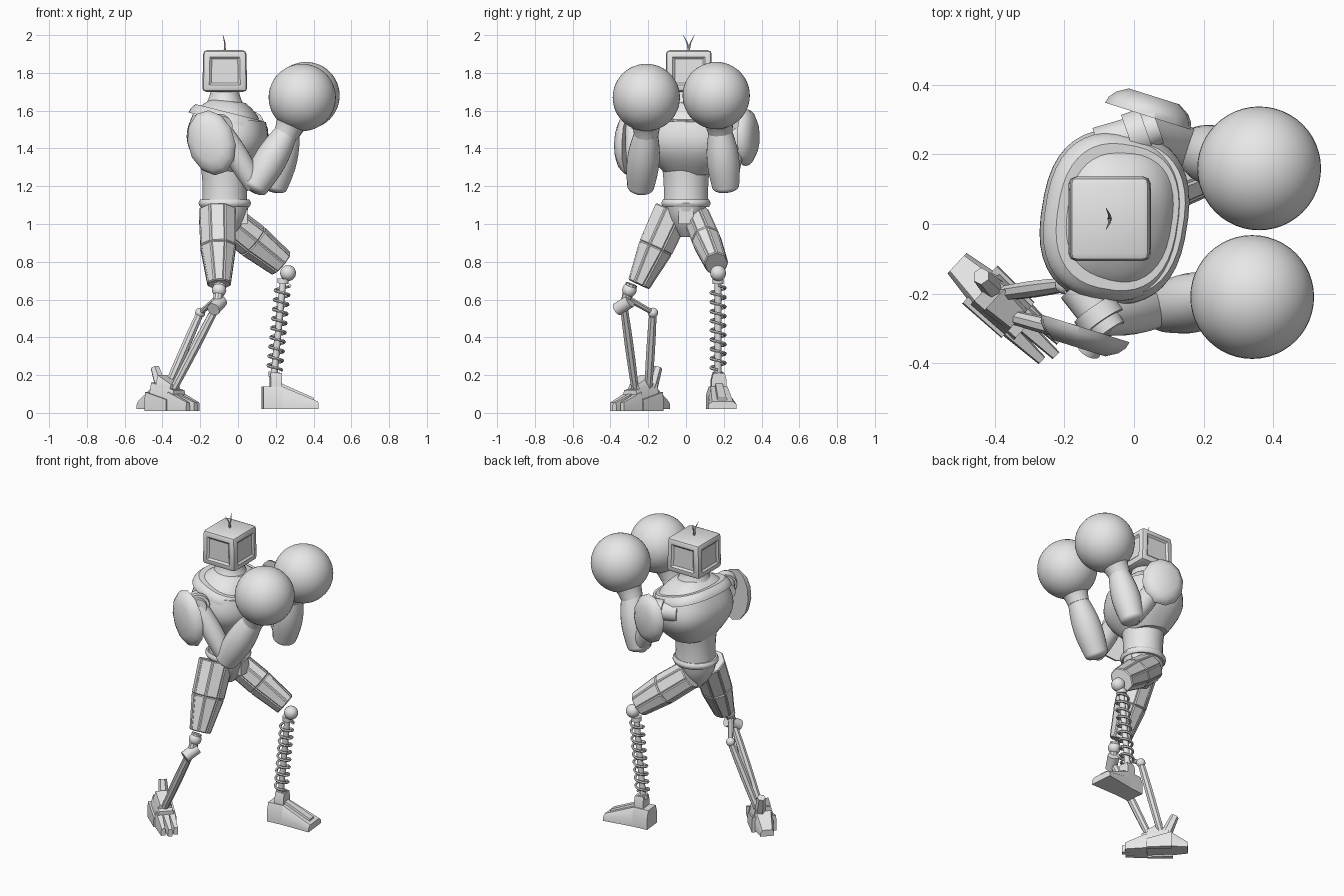
import bpy, bmesh, math
from mathutils import Vector, Matrix, Quaternion

if "Cube" in bpy.data.objects:
    bpy.data.objects.remove(bpy.data.objects["Cube"])

grey = bpy.data.materials.new("plain grey")
grey.use_nodes = True
grey.diffuse_color = (0.8, 0.8, 0.8, 1)
grey.node_tree.nodes["Principled BSDF"].inputs["Base Color"].default_value = grey.diffuse_color


def finish(name, bm, angle=32):
    bmesh.ops.recalc_face_normals(bm, faces=bm.faces)
    for face in bm.faces:
        face.smooth = True
    for edge in bm.edges:
        edge.smooth = edge.is_manifold and edge.calc_face_angle(0) < math.radians(angle)
    mesh = bpy.data.meshes.new(name)
    bm.to_mesh(mesh)
    bm.free()
    mesh.materials.append(grey)
    bpy.context.scene.collection.objects.link(bpy.data.objects.new(name, mesh))


def loft(name, rings, panel=0):
    bm = bmesh.new()
    loops = [[bm.verts.new(point) for point in ring] for ring in rings]
    count = len(loops[0])
    sides = [bm.faces.new((low[i], low[(i + 1) % count], high[(i + 1) % count], high[i]))
             for low, high in zip(loops, loops[1:]) for i in range(count)]
    bm.faces.new(loops[0])
    bm.faces.new(loops[-1])
    bmesh.ops.recalc_face_normals(bm, faces=bm.faces)
    if panel:
        bmesh.ops.inset_individual(bm, faces=sides, thickness=panel, depth=panel * 0.7)
    finish(name, bm)


def taper(start, end, bulge=0):
    return lambda t: start + (end - start) * t + bulge * math.sin(math.pi * t)


def dome(radius, closing=0.9):
    return lambda t: radius * math.sqrt(1 - closing * t * t)


def limb(name, a, b, radius, steps=1, sides=24, flat=1, roll=0, power=2, panel=0):
    # radius is a rule along the axis; flat scales the second cross axis
    a, b = Vector(a), Vector(b)
    axis = (b - a).normalized()
    ref = Vector((1, 0, 0)) if abs(axis.x) < 0.85 else Vector((0, 0, 1))
    turn = Quaternion(axis, roll)
    v = turn @ axis.cross(ref).normalized()
    u = v.cross(axis)

    def bend(c):
        return math.copysign(abs(c) ** (2 / power), c)

    angles = [2 * math.pi * (i + 0.5) / sides for i in range(sides)]
    rings = []
    for k in range(steps + 1):
        t = k / steps
        rings.append([a.lerp(b, t) + radius(t) * (u * bend(math.cos(g)) + v * flat * bend(math.sin(g)))
                      for g in angles])
    loft(name, rings, panel)


def stack(name, centre, low, high, radius, lean=0, **options):
    shift = lean * (high - low)
    limb(name, (*centre, low), (centre[0] + shift, centre[1], high), radius, **options)


def ball(name, centre, radius, segments=20):
    bm = bmesh.new()
    bmesh.ops.create_uvsphere(bm, u_segments=segments, v_segments=segments // 2, radius=radius,
                              matrix=Matrix.Translation(centre))
    finish(name, bm)


def block(name, base, yaw, start, end, width, height, z=0.02, side=0):
    # chamfered wedge running forward from a base point
    forward = Vector((math.cos(yaw), math.sin(yaw), 0))
    across = Vector((-forward.y, forward.x, 0))
    up = Vector((0, 0, 1))
    rings = []
    for along, w, h in zip((start, end), width, height):
        centre = Vector((*base, z)) + forward * along + across * side
        half = [(w, 0), (w, h * 0.6), (w * 0.75, h)]
        outline = half + [(-x, y) for x, y in reversed(half)]
        rings.append([centre + across * x + up * y for x, y in outline])
    loft(name, rings)


# Head: bevelled box with shallow recessed panels on its walls
head = Vector((-0.07, 0.015, 1.81))
bm = bmesh.new()
bmesh.ops.create_cube(bm, size=0.22, matrix=Matrix.Translation(head) @ Matrix.Diagonal((1.08, 1.1, 1, 1)))
for vert in bm.verts:
    if vert.co.z > head.z:
        vert.co.x += (head.x - vert.co.x) * 0.04
bmesh.ops.bevel(bm, geom=bm.edges[:], offset=0.02, segments=2, affect='EDGES', profile=0.5)
walls = [f for f in bm.faces if f.calc_area() > 0.02 and abs(f.normal.z) < 0.5]
for thickness, depth in ((0.022, 0), (0.016, -0.01)):
    bmesh.ops.inset_individual(bm, faces=walls, thickness=thickness, depth=depth)
finish("head", bm)
crown = head + Vector((0, 0, 0.11))
for side, lean in (("left", 0.03), ("right", -0.03)):
    middle = crown + Vector((0, lean * 0.3, 0.04))
    limb(side + "_antenna_base", crown, middle, taper(0.006, 0.004), sides=8)
    limb(side + "_antenna_tip", middle, crown + Vector((-0.01, lean, 0.08)), taper(0.004, 0.001), sides=8)

# Neck, torso and pelvis; the collar tips down towards the front
chest, waist, collar = (-0.075, 0.02), (-0.07, 0), (-0.06, 0.02)
stack("neck", head.xy, 1.58, 1.72, lambda t: 0.075 + 0.07 * (1 - t) ** 2, steps=8, flat=1.08)
trunk = dict(sides=40, flat=1.18, roll=-0.16, power=2.5)
stack("chest", chest, 1.27, 1.56, taper(0.11, 0.19, 0.055), lean=0.1, steps=12, **trunk)
stack("collar", collar, 1.54, 1.59, taper(0.203, 0.178, 0.006), lean=0.25, steps=4, **trunk)
stack("shoulder_slope", collar, 1.57, 1.65, taper(0.17, 0.09, 0.01), lean=0.1, steps=6, **trunk)
stack("abdomen", waist, 1.1, 1.32, taper(0.12, 0.13, -0.006), steps=6)
stack("belt", waist, 1.09, 1.13, taper(0.13, 0.13, 0.01), steps=4, flat=0.94)
stack("pelvis", waist, 0.93, 1.1, taper(0.035, 0.13, 0.02), steps=4, sides=16, flat=0.85)
block("crotch_plate", waist, 0, 0.08, 0.12, (0.03, 0.04), (0.12, 0.1), z=1)

# Arms: socket, shoulder, elbow, wrist, glove, pad centre, then pad facing, height ratio and roll
arms = {
    "right": ((-0.16, -0.18, 1.5), (-0.07, -0.31, 1.52), (0.09, -0.24, 1.2), (0.26, -0.21, 1.49),
              (0.34, -0.21, 1.67), (-0.14, -0.3, 1.43), -1, 1.35, 0.3),
    "left": ((-0.1, 0.22, 1.5), (0.07, 0.28, 1.5), (0.19, 0.21, 1.2), (0.27, 0.18, 1.5),
             (0.36, 0.16, 1.68), (0.04, 0.31, 1.46), 1, 1.2, -0.1),
}
for side, (*joints, facing, ratio, roll) in arms.items():
    socket, shoulder, elbow, wrist, glove, pad = map(Vector, joints)
    limb(side + "_shoulder_joint", socket, shoulder, taper(0.06, 0.05))
    limb(side + "_shoulder_band", socket.lerp(shoulder, 0.5), socket.lerp(shoulder, 0.8), taper(0.068, 0.068))
    limb(side + "_upper_arm", socket.lerp(shoulder, 0.7), elbow, taper(0.05, 0.05, 0.012), steps=6)
    limb(side + "_forearm", elbow, wrist, taper(0.072, 0.06, 0.02), steps=8)
    limb(side + "_elbow_cap", elbow, elbow.lerp(wrist, -0.1), dome(0.072), steps=4)
    limb(side + "_glove_cuff", wrist.lerp(glove, -0.1), wrist.lerp(glove, 0.6), taper(0.065, 0.12, -0.012), steps=6)
    ball(side + "_glove", glove, 0.178, 48)
    outward = Vector((0.3, 0.95, 0)) * facing
    limb(side + "_shoulder_pad", pad, pad + outward * 0.06, dome(0.13, 0.65), steps=3, sides=12,
         flat=ratio, roll=roll)

# Thighs: eight-sided armour with raised panels
armour = dict(steps=2, sides=8, panel=0.008)
limb("right_thigh", (-0.11, -0.07, 1.07), (-0.1, -0.25, 0.68), taper(0.1, 0.06, 0.015), **armour)
limb("left_thigh", (-0.07, 0.06, 1.03), (0.23, 0.16, 0.79), taper(0.09, 0.075, 0.012), flat=0.8, **armour)

# Left lower leg: knee ball, piston and coil spring
ball("left_knee", (0.265, 0.17, 0.74), 0.042)
top, bottom = Vector((0.24, 0.17, 0.71)), Vector((0.19, 0.17, 0.19))
limb("left_piston", top, bottom, taper(0.018, 0.018))
for end, first, last in (("upper", 0, 0.05), ("lower", 0.95, 1)):
    limb("left_spring_%s_seat" % end, top.lerp(bottom, first), top.lerp(bottom, last), taper(0.03, 0.03))
turns, steps, coil, wire, wire_sides = 9, 20, 0.038, 0.008, 6
rings = []
for i in range(turns * steps + 1):
    centre = top.lerp(bottom, 0.07 + 0.86 * i / (turns * steps))
    swing = math.tau * i / steps
    out = Vector((math.cos(swing), math.sin(swing), 0))
    spin = [math.tau * j / wire_sides for j in range(wire_sides)]
    rings.append([centre + out * (coil + wire * math.cos(s)) + Vector((0, 0, wire * math.sin(s))) for s in spin])
loft("left_spring", rings)

# Left foot: wedge with ankle block and ridge
base, yaw = (0.13, 0.165), 0.1
block("left_heel", base, yaw, 0, 0.1, (0.06, 0.06), (0.12, 0.12))
block("left_toe", base, yaw, 0.1, 0.29, (0.06, 0.075), (0.12, 0.04))
block("left_foot_ridge", base, yaw, 0.09, 0.27, (0.025, 0.03), (0.14, 0.06))
block("left_ankle", base, yaw, 0.04, 0.1, (0.04, 0.04), (0.09, 0.09), z=0.12)

# Right lower leg: knee fork, hinge, link and two rods
knee, hinge, rear = Vector((-0.1, -0.3, 0.65)), Vector((-0.11, -0.33, 0.57)), Vector((-0.2, -0.175, 0.53))
ball("right_knee", knee, 0.038)
limb("right_knee_fork", knee.lerp(hinge, -0.4), hinge, taper(0.032, 0.022), sides=10)
pin = Vector((0.02, 0.035, 0.022))
limb("right_knee_hinge", hinge + pin, hinge - pin, taper(0.035, 0.035))
limb("right_knee_link", knee.lerp(hinge, 0.5), rear, taper(0.018, 0.014), sides=8)
ball("right_rod_joint", rear, 0.027)
for place, start, end in (("front", hinge, (-0.34, -0.27, 0.13)), ("rear", rear, (-0.38, -0.2, 0.12))):
    limb("right_%s_rod" % place, start, end, taper(0.021, 0.021, 0.004), steps=4, sides=8)

# Right foot: jointed claw foot with heel spur, toes and side claws
base, yaw = (-0.48, -0.14), math.radians(-43)
block("right_heel", base, yaw, -0.04, 0.08, (0.04, 0.06), (0.04, 0.12))
block("right_instep", base, yaw, 0.07, 0.23, (0.06, 0.055), (0.14, 0.1))
block("right_ankle", base, yaw, 0.11, 0.2, (0.05, 0.04), (0.1, 0.05), z=0.1)
limb("right_heel_spur", (-0.4, -0.19, 0.11), (-0.44, -0.15, 0.24), taper(0.035, 0.025), sides=6)
for i, place in enumerate(("inner", "middle", "outer")):
    fan = 1 - i
    block("right_%s_toe" % place, base, yaw, 0.2, 0.35 - abs(fan) * 0.02,
          (0.024, 0.014), (0.1, 0.045), z=0.01, side=fan * 0.038)
    if fan:
        block("right_%s_side_claw" % place, base, yaw, 0.05, 0.2, (0.015, 0.01), (0.1, 0.06),
              z=0.01, side=fan * 0.06)
